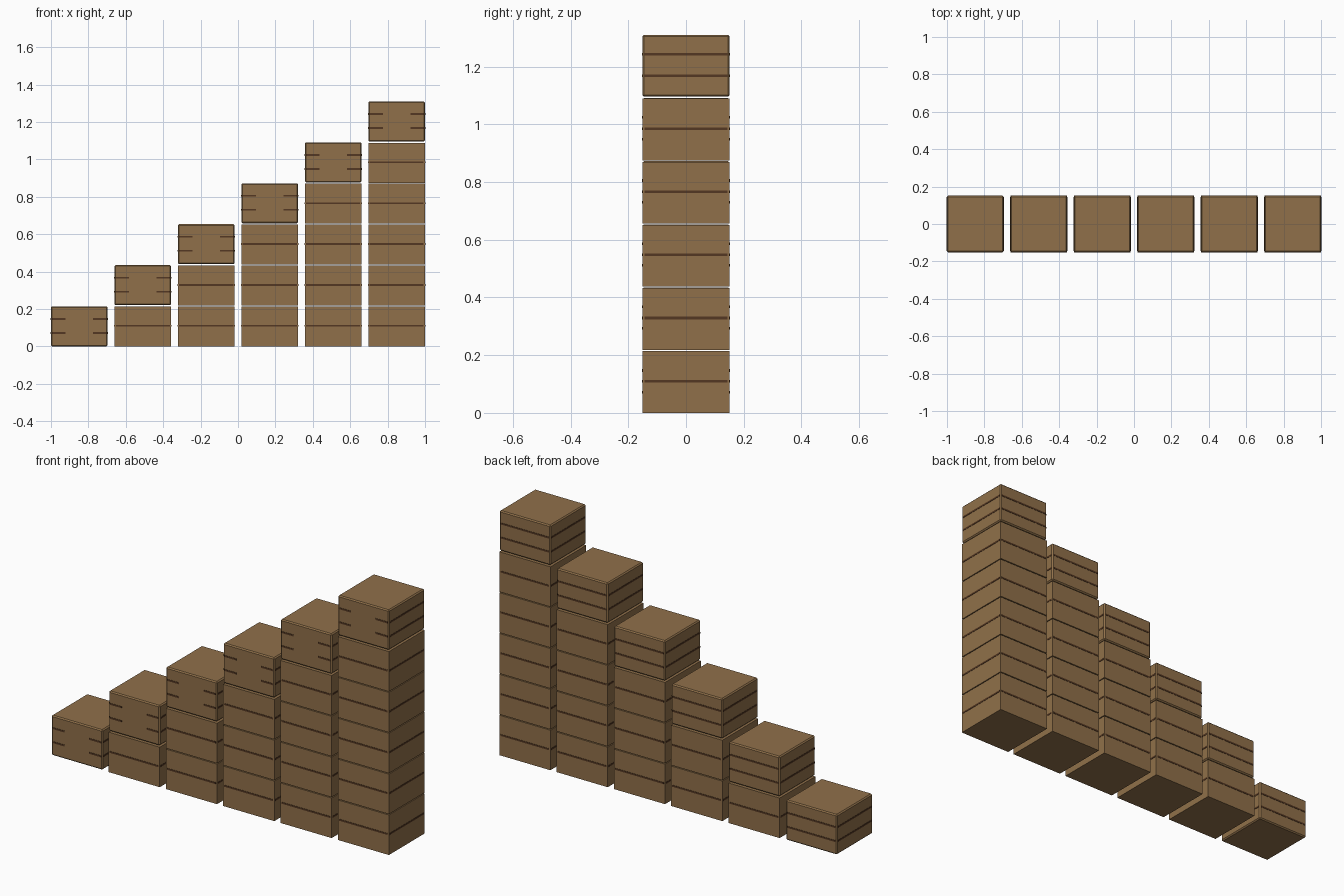
import bpy, bmesh, math
from mathutils import Matrix, Vector

if "Cube" in bpy.data.objects:
    bpy.data.objects.remove(bpy.data.objects["Cube"])

COLUMNS, SIZE, HEIGHT = 6, 0.303, 0.214
PITCH_X = (2 - SIZE) / (COLUMNS - 1)
PITCH_Z = 0.2187
STRIP_H, STRIP_T = 0.009, 0.003


def material(name, color):
    m = bpy.data.materials.new(name)
    m.diffuse_color = (*color, 1)
    m.use_nodes = True
    m.node_tree.nodes["Principled BSDF"].inputs["Base Color"].default_value = m.diffuse_color
    return m


wood = material("wood brown", (0.28, 0.163, 0.068))
dark = material("dark slot brown", (0.088, 0.038, 0.016))


def add_box(bm, center, size, mat_index=0, turn=0.0):
    # Box placed relative to the crate axis, then turned about that axis
    m = Matrix.Rotation(turn, 4, 'Z') @ Matrix.Translation(center) @ Matrix.Diagonal((*size, 1))
    verts = bmesh.ops.create_cube(bm, size=1, matrix=m)["verts"]
    for f in {f for v in verts for f in v.link_faces}:
        f.material_index = mat_index
    return verts


def crate(name, x, z, open_front):
    bm = bmesh.new()
    # Wooden body; the top crates have chamfered edges
    add_box(bm, (0, 0, HEIGHT / 2), (SIZE, SIZE, HEIGHT))
    if open_front:
        bmesh.ops.bevel(bm, geom=bm.edges[:], offset=0.006, segments=1, affect='EDGES')
    # Dark slots between the planks on all four sides
    y = -SIZE / 2
    levels = (0.072, 0.147) if open_front else (0.110,)
    for side in range(4):
        for h in levels:
            if side == 0 and open_front:
                # Front slots are interrupted by a plain centre panel
                for s in (-1, 1):
                    add_box(bm, (s * 0.109, y, h), (0.072, STRIP_T, STRIP_H), 1)
            else:
                add_box(bm, (0, y, h), (SIZE - 0.014, STRIP_T, STRIP_H), 1, side * math.pi / 2)
    mesh = bpy.data.meshes.new(name)
    bm.to_mesh(mesh)
    bm.free()
    mesh.materials.append(wood)
    mesh.materials.append(dark)
    obj = bpy.data.objects.new(name, mesh)
    obj.location = (x, 0, z)
    bpy.context.collection.objects.link(obj)


# Staircase of stacks, one crate taller each step
for col in range(COLUMNS):
    x = -1 + SIZE / 2 + col * PITCH_X
    for row in range(col + 1):
        top = row == col
        z = row * PITCH_Z + (0.002 if top and row else 0)
        crate(f"{'top' if top else 'lower'}_crate_{col + 1}_{row + 1}", x, z, top)
